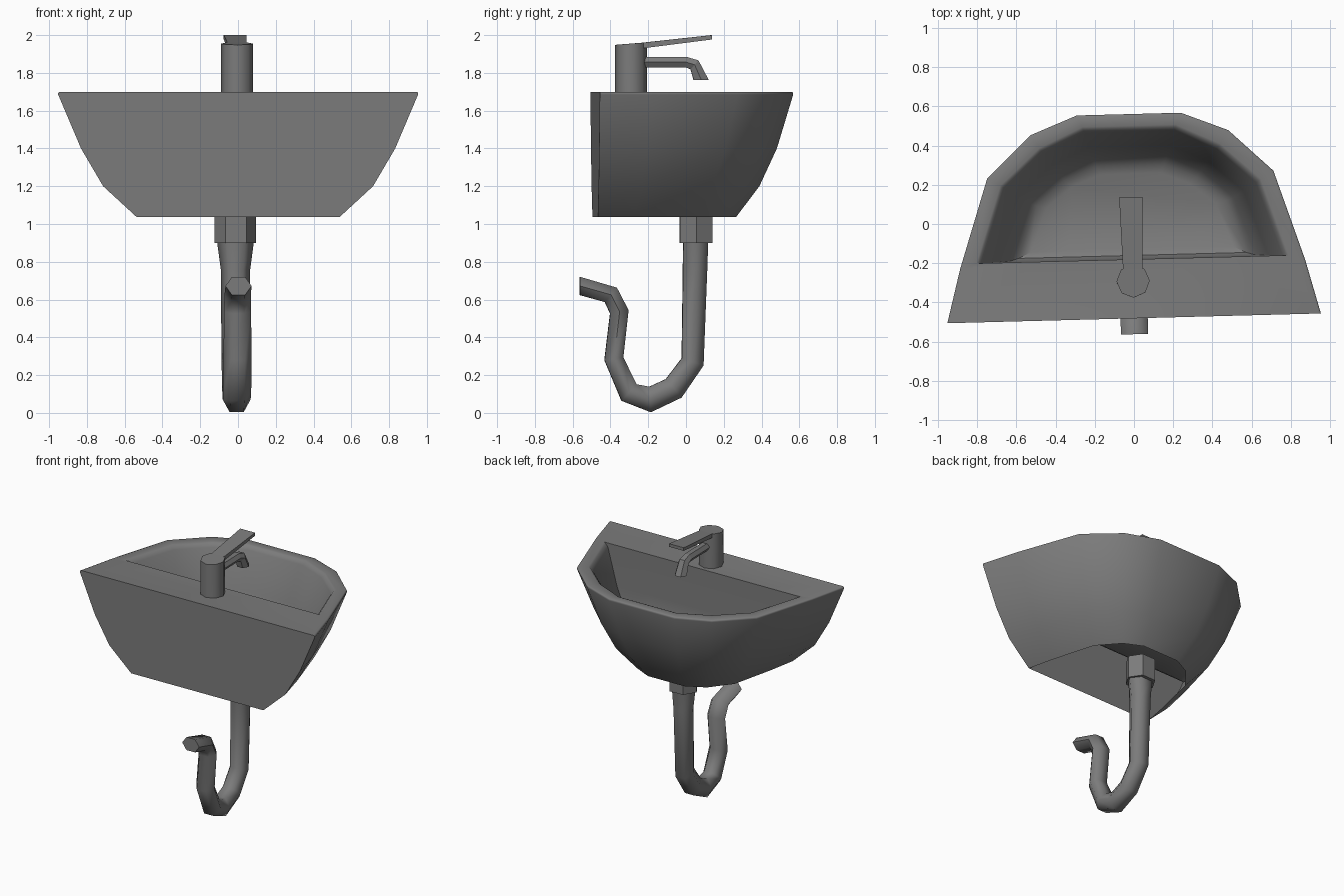
import bpy, bmesh, math
from mathutils import Matrix, Vector

cube = bpy.data.objects.get("Cube")
if cube:
    bpy.data.objects.remove(cube, do_unlink=True)

grey = bpy.data.materials.new("grey ceramic")
grey.use_nodes = True
grey.diffuse_color = (0.2, 0.2, 0.2, 1)
grey.node_tree.nodes["Principled BSDF"].inputs["Base Color"].default_value = (0.2, 0.2, 0.2, 1)

# The whole model is turned slightly about the vertical axis
TURN = Matrix.Rotation(math.radians(1.5), 4, "Z") @ Matrix.Translation((-0.012, 0, 0))


def loft(name, rings, smooth=None, open_start=False):
    """Skin a list of equal-length point rings and cap the ends."""
    bm = bmesh.new()
    loops = [[bm.verts.new(p) for p in ring] for ring in rings]
    n = len(loops[0])
    for a, b in zip(loops, loops[1:]):
        for i in range(n):
            j = (i + 1) % n
            bm.faces.new((a[i], a[j], b[j], b[i]))
    if not open_start:
        bm.faces.new(loops[0][::-1])
    bm.faces.new(loops[-1])
    bmesh.ops.recalc_face_normals(bm, faces=bm.faces)
    mesh = bpy.data.meshes.new(name)
    bm.to_mesh(mesh)
    bm.free()
    mesh.materials.append(grey)
    obj = bpy.data.objects.new(name, mesh)
    obj.matrix_world = TURN
    bpy.context.collection.objects.link(obj)
    if smooth:
        bpy.ops.object.select_all(action="DESELECT")
        obj.select_set(True)
        bpy.context.view_layer.objects.active = obj
        bpy.ops.object.shade_smooth_by_angle(angle=math.radians(smooth))


def mirrored(half):
    """Full outline from its +x half."""
    return half + [(-x, y) for x, y in reversed(half)]


def level(outline, z, sx, sy, pivot, shift=0):
    return [(x * sx, pivot + (y - pivot) * sy + shift, z) for x, y in outline]


def sweep(name, path, sides, smooth, end):
    """Tube in the YZ plane; path holds y, z, half width in x, radius in plane.
    The last ring is cut square to the direction end."""
    pts = [Vector((0, p[0], p[1])) for p in path]
    rings = []
    for i, (p, spec) in enumerate(zip(pts, path)):
        if i == len(pts) - 1:
            tangent = Vector(end).normalized()
        else:
            before = (p - pts[i - 1]).normalized() if i else Vector()
            tangent = (before + (pts[i + 1] - p).normalized()).normalized()
        normal = tangent.cross(Vector((1, 0, 0)))
        ring = []
        for k in range(sides):
            a = math.tau * k / sides
            ring.append(p + Vector((spec[2] * math.cos(a), 0, 0)) + normal * spec[3] * math.sin(a))
        rings.append(ring)
    loft(name, rings, smooth)


# Basin: outer shell open underneath, rounded rim and hollow bowl in one skin
BACK, BOWL_BACK = -0.481, -0.18
outer = mirrored([(0.953, BACK), (0.88, -0.205), (0.73, 0.253), (0.505, 0.466), (0.265, 0.561)])
inner = mirrored([(0.5, BOWL_BACK), (0.785, BOWL_BACK), (0.655, 0.205), (0.455, 0.387), (0.235, 0.488)])
shell = [(1.036, 0.563, 0.712), (1.2, 0.75, 0.83), (1.4, 0.873, 0.918), (1.685, 1, 1),
         (1.692, 1, 1), (1.697, 0.997, 0.998), (1.7, 0.99, 0.993)]
bowl = [(1.7, 1.015, 1.02, 0), (1.694, 1, 1, 0), (1.67, 0.975, 0.975, 0),
        (1.4, 0.88, 0.86, 0.002), (1.25, 0.8, 0.77, 0.006),
        (1.215, 0.74, 0.69, 0.02), (1.198, 0.66, 0.58, 0.05)]
rings = [level(outer, z, sx, sy, BACK) for z, sx, sy in shell]
rings += [level(inner, z, sx, sy, BOWL_BACK, d) for z, sx, sy, d in bowl]
loft("basin", rings, 38, open_start=True)

# Tap body with a gently sloping top
tap_y = -0.291
sweep("tap_body", [(tap_y, 1.68, 0.085, 0.085), (tap_y, 1.955, 0.085, 0.085)], 8, 50, (0, -0.08, 1))

# Spout bending down towards the bowl, cut level at the mouth
sweep("tap_spout", [(-0.25, 1.857, 0.035, 0.032), (0, 1.857, 0.035, 0.032),
                    (0.045, 1.843, 0.04, 0.036), (0.08, 1.763, 0.046, 0.046)], 6, None, (0, 0, -1))

# Lever handle: a thin rising plate growing out of the body top
lever = [(-0.23, 1.93, 1.96, 0.05), (0.137, 1.977, 2.0, 0.06)]
loft("tap_lever", [[(-w, y, lo), (w, y, lo), (w, y, hi), (-w, y, hi)] for y, lo, hi, w in lever])

# Hexagonal waste nut
sweep("waste_nut", [(0.053, 1.065, 0.11, 0.1), (0.053, 0.9, 0.11, 0.1)], 6, None, (0, 0, -1))

# Drain trap pipe, its outlet cut flush with the wall
trap = [(0.051, 0.91, 0.098, 0.076), (0.048, 0.76, 0.078, 0.074), (0.035, 0.27, 0.074, 0.07),
        (-0.065, 0.13, 0.074, 0.074), (-0.19, 0.071, 0.074, 0.078), (-0.302, 0.108, 0.074, 0.068),
        (-0.382, 0.287, 0.074, 0.058), (-0.353, 0.535, 0.072, 0.057),
        (-0.398, 0.625, 0.07, 0.057), (-0.562, 0.672, 0.069, 0.056)]
sweep("trap_pipe", trap, 6, 73.5, (0, -1, 0))
